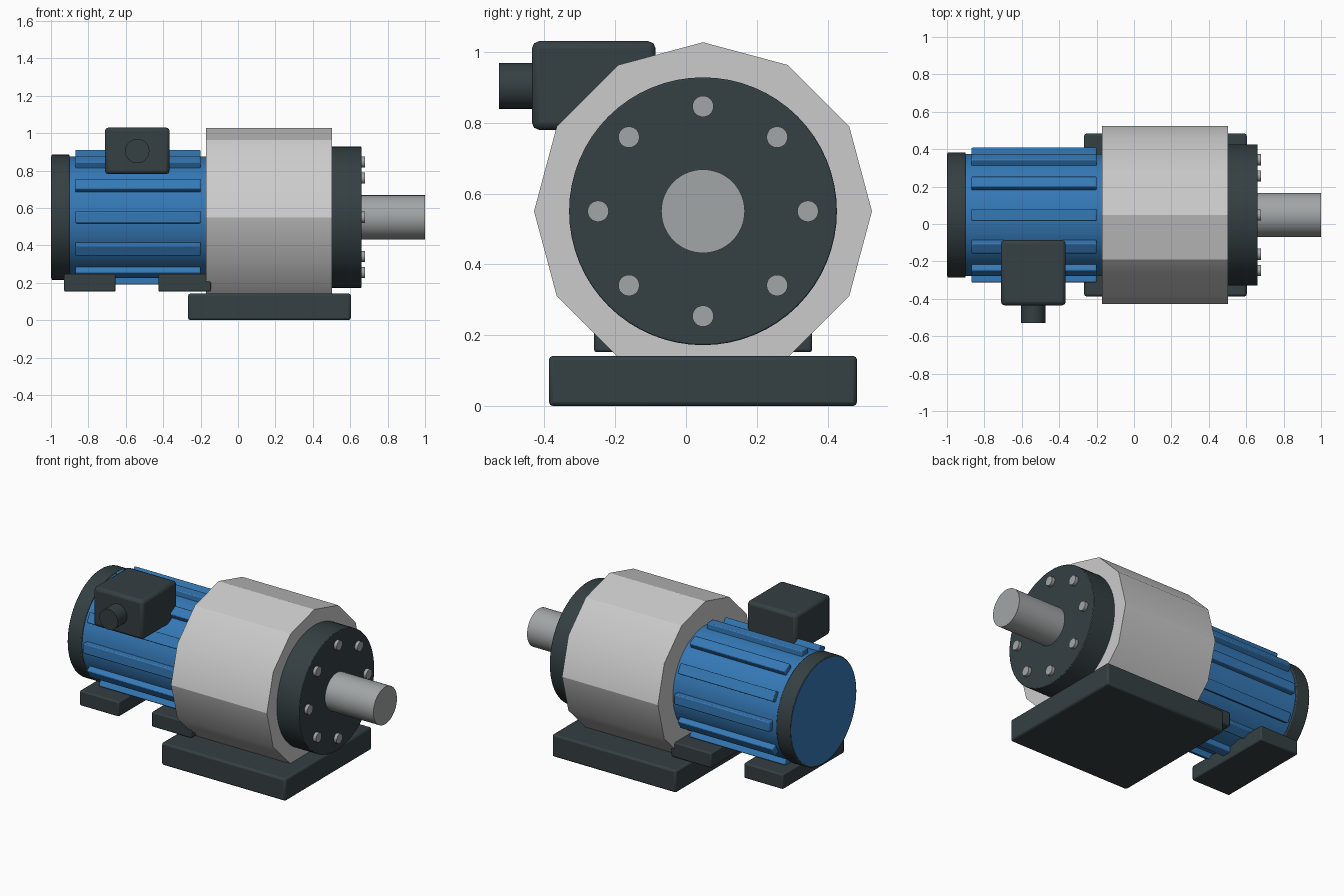
import bpy
from math import pi, sin, cos, radians
from mathutils import Matrix, Vector

if "Cube" in bpy.data.objects:
    bpy.data.objects.remove(bpy.data.objects["Cube"])

AXIS_Y, AXIS_Z = 0.048, 0.55


def material(name, rgb):
    m = bpy.data.materials.new(name)
    m.diffuse_color = (*rgb, 1)
    m.use_nodes = True
    m.node_tree.nodes["Principled BSDF"].inputs["Base Color"].default_value = m.diffuse_color
    return m


BLUE = material("blue_paint", (0.035, 0.19, 0.47))
DARK = material("dark_iron", (0.035, 0.05, 0.055))
CAST = material("cast_grey", (0.54, 0.57, 0.56))
STEEL = material("steel", (0.36, 0.38, 0.38))


def finish(obj, name, mat, bevel=0, segments=2):
    obj.name = obj.data.name = name
    obj.data.materials.append(mat)
    if bevel:
        mod = obj.modifiers.new("rounded_edges", "BEVEL")
        mod.width, mod.segments = bevel, segments
    bpy.ops.object.shade_smooth_by_angle(angle=radians(30))
    return obj


def cyl_x(name, x0, x1, r, mat, y=AXIS_Y, z=AXIS_Z, sides=64, bevel=0):
    """Cylinder along the x axis."""
    bpy.ops.mesh.primitive_cylinder_add(vertices=sides, radius=r, depth=x1 - x0,
                                        location=((x0 + x1) / 2, y, z),
                                        rotation=(0, pi / 2, 0))
    return finish(bpy.context.object, name, mat, bevel)


def box(name, x, y, z, mat, bevel=0.012):
    """Rounded box from (min, max) ranges."""
    bpy.ops.mesh.primitive_cube_add(size=1)
    obj = bpy.context.object
    size = Vector((x[1] - x[0], y[1] - y[0], z[1] - z[0]))
    obj.data.transform(Matrix.Diagonal((*size, 1)))
    obj.location = (sum(x) / 2, sum(y) / 2, sum(z) / 2)
    return finish(obj, name, mat, bevel)


# Motor body and end cap
cyl_x("motor_body", -1.0, -0.15, 0.326, BLUE)
cyl_x("motor_end_cap", -0.998, -0.90, 0.335, DARK, bevel=0.006)

# Cooling fins around the motor
for i in range(12):
    a = i * pi / 6
    fin = box(f"cooling_fin_{i + 1}", (-0.87, -0.20), (-0.032, 0.032),
              (-0.03, 0.03), BLUE, 0.006)
    fin.location = (-0.535, AXIS_Y + 0.33 * sin(a), AXIS_Z + 0.33 * cos(a))
    fin.rotation_euler.x = -a

# Twelve-sided gear housing, output flange and shaft
cyl_x("gear_housing", -0.17, 0.503, 0.477, CAST, sides=12)
cyl_x("output_flange", 0.50, 0.66, 0.378, DARK, bevel=0.004)
cyl_x("output_shaft", 0.65, 1.0, 0.118, STEEL)

# Flange bolts
for i in range(8):
    a = i * pi / 4
    cyl_x(f"flange_bolt_{i + 1}", 0.64, 0.68, 0.03, STEEL,
          AXIS_Y + 0.296 * sin(a), AXIS_Z + 0.296 * cos(a), sides=24)

# Base plate and motor feet
box("base_plate", (-0.267, 0.603), (-0.387, 0.483), (0, 0.142), DARK)
box("rear_foot", (-0.93, -0.655), (-0.26, 0.356), (0.152, 0.247), DARK, 0.008)
box("front_foot", (-0.425, -0.145), (-0.26, 0.356), (0.152, 0.247), DARK, 0.008)

# Terminal box with cable gland
box("terminal_box", (-0.712, -0.365), (-0.435, -0.086), (0.78, 1.03), DARK, 0.02)
gland = cyl_x("cable_gland", -0.075, 0.075, 0.065, DARK, sides=32)
gland.rotation_euler = (pi / 2, 0, 0)
gland.location = (-0.539, -0.453, 0.904)
